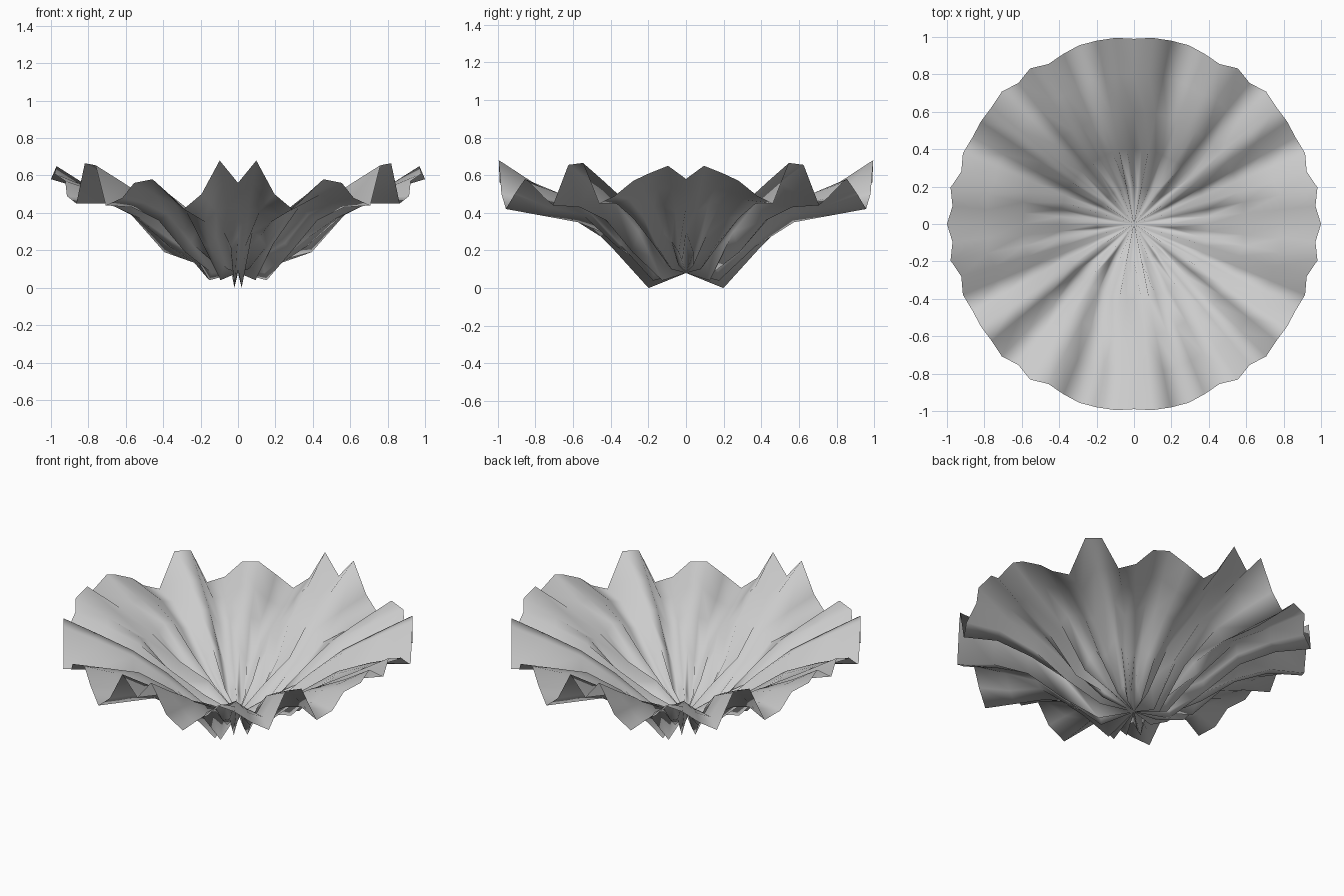
import bpy, bmesh
from math import sin, cos, pi

# Ripple heights for one quadrant (side axis to back axis), ring by ring
RINGS = [
    (0.2, [.23, .14, .12, .17, .10, .12, .15, .04, .08, .17, .12, .04, .12, .10, .20, .00, .10]),
    (0.4, [.30, .19, .25, .29, .22, .25, .33, .30, .19, .24, .30, .23, .22, .27, .30, .22, .28]),
    (0.6, [.43, .41, .44, .43, .38, .37, .47, .46, .36, .39, .44, .41, .39, .35, .41, .43, .42]),
    (0.8, [.52, .53, .53, .51, .47, .45, .57, .56, .43, .45, .50, .50, .43, .385, .46, .55, .50]),
    (1.0, [.58, .65, .61, .57, .49, .45, .665, .655, .44, .48, .56, .58, .50, .42, .50, .68, .56]),
]
RIM = [1, .975, 1, .965, .99, .98, .985, .985, 1, .975, 1, .97, .985, 1, 1, 1, .99]
N = 64


def mirrored(i):
    """Map a full-turn index onto the quadrant table."""
    i %= 32
    return i if i <= 16 else 32 - i


# Ruffled bowl: a centre fan and quad rings
bm = bmesh.new()
centre = bm.verts.new((0, 0, 0.08))
loops = []
for r, heights in RINGS:
    loop = []
    for i in range(N):
        k, a = mirrored(i), 2 * pi * i / N
        rr = r * (1 + (RIM[k] - 1) * r)
        loop.append(bm.verts.new((rr * cos(a), rr * sin(a), heights[k])))
    loops.append(loop)
for i in range(N):
    j = (i + 1) % N
    bm.faces.new((centre, loops[0][i], loops[0][j]))
    for a, b in zip(loops, loops[1:]):
        bm.faces.new((a[i], b[i], b[j], a[j]))
for f in bm.faces:
    f.smooth = True
mesh = bpy.data.meshes.new("ruffled_bowl")
bm.to_mesh(mesh)
bm.free()
bowl = bpy.data.objects.new("ruffled_bowl", mesh)
bpy.context.collection.objects.link(bowl)
